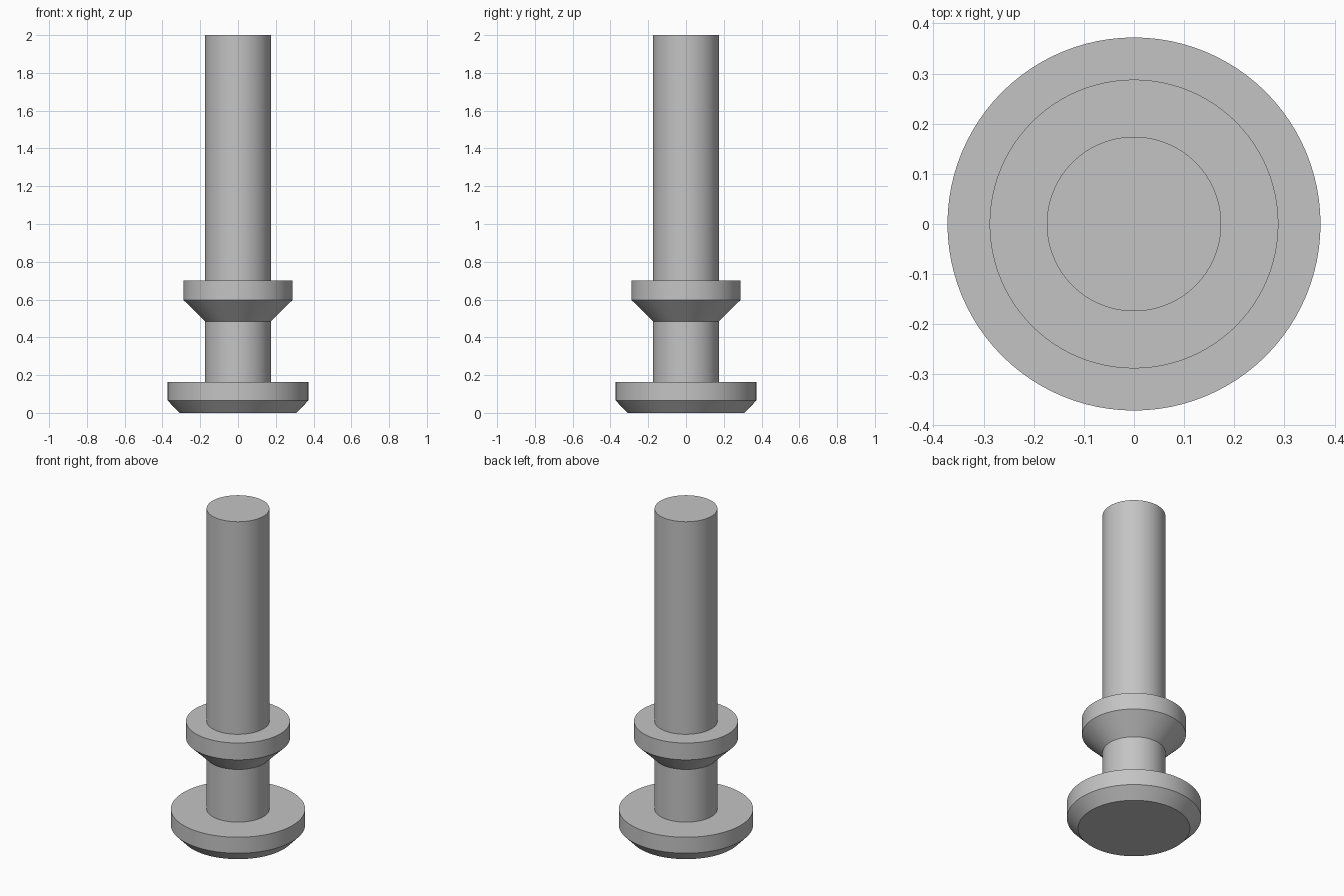
import bpy
import bmesh
import math

SEGMENTS = 96

cube = bpy.data.objects.get("Cube")
if cube:
    bpy.data.objects.remove(cube, do_unlink=True)

# Single plain metal colour
grey = bpy.data.materials.new("plain grey")
grey.use_nodes = True
colour = (0.55, 0.55, 0.55, 1.0)
grey.diffuse_color = colour
grey.node_tree.nodes["Principled BSDF"].inputs["Base Color"].default_value = colour


def turned_part(name, profile):
    """Revolve a (radius, height) profile, listed bottom to top, and cap both ends."""
    bm = bmesh.new()
    rings = []
    for radius, height in profile:
        ring = []
        for i in range(SEGMENTS):
            a = math.tau * i / SEGMENTS
            ring.append(bm.verts.new((radius * math.cos(a), radius * math.sin(a), height)))
        rings.append(ring)
    for low, high in zip(rings, rings[1:]):
        for i in range(SEGMENTS):
            j = (i + 1) % SEGMENTS
            bm.faces.new((low[i], low[j], high[j], high[i]))
    bm.faces.new(rings[0][::-1])
    bm.faces.new(rings[-1])
    mesh = bpy.data.meshes.new(name)
    bm.to_mesh(mesh)
    bm.free()
    mesh.materials.append(grey)
    part = bpy.data.objects.new(name, mesh)
    bpy.context.collection.objects.link(part)
    bpy.ops.object.select_all(action="DESELECT")
    part.select_set(True)
    bpy.context.view_layer.objects.active = part
    bpy.ops.object.shade_smooth_by_angle(angle=math.radians(30))
    return part


# Round foot with a chamfered underside
turned_part("foot", [(0.31, 0), (0.372, 0.065), (0.372, 0.163)])

# Straight shaft, seated inside the foot
turned_part("shaft", [(0.174, 0.1), (0.174, 2.0)])

# Collar with a conical underside
turned_part("collar", [(0.174, 0.485), (0.288, 0.597), (0.288, 0.70)])
